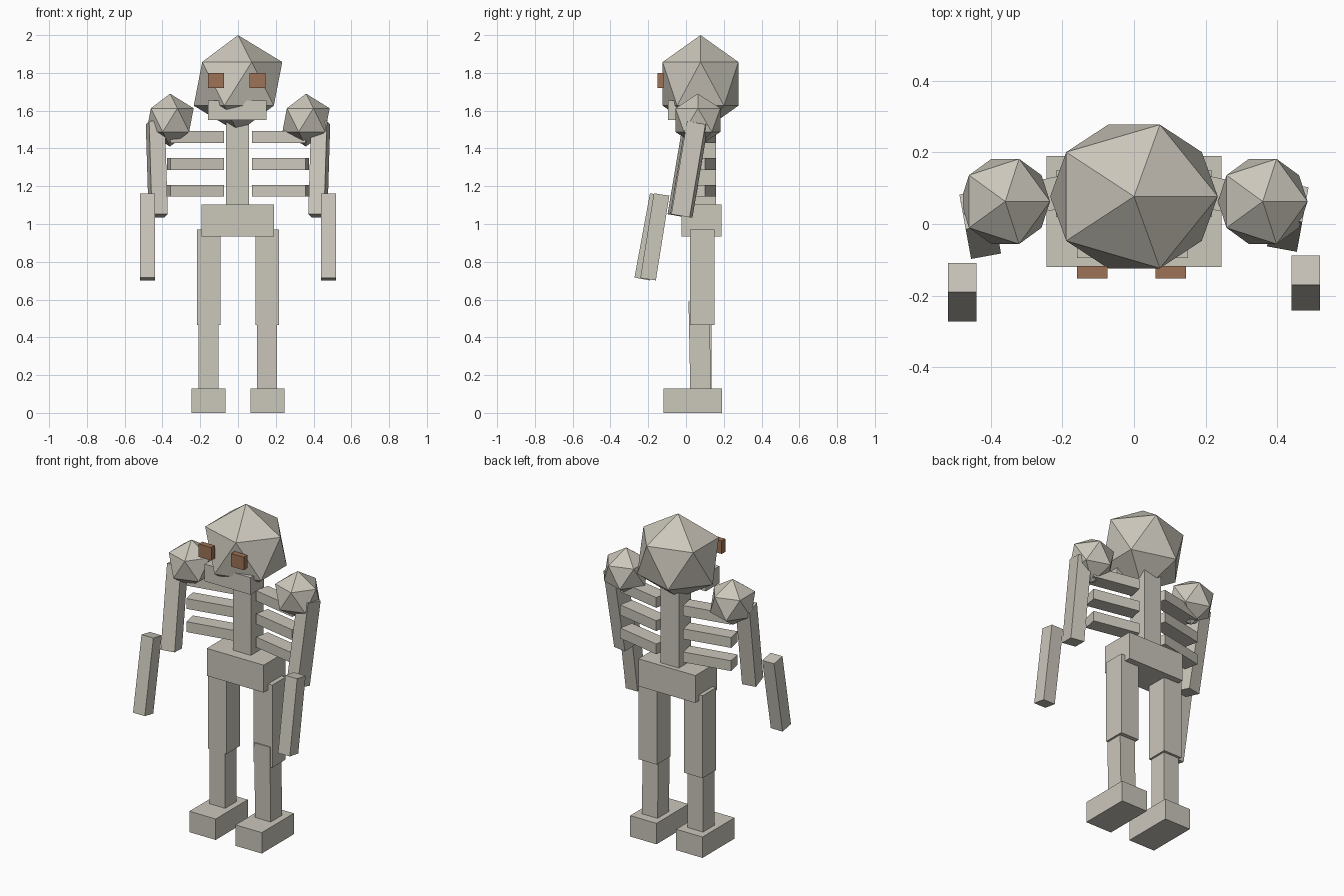
import bpy, bmesh
from mathutils import Matrix, Vector, Euler

cube = bpy.data.objects.get("Cube")
if cube:
    bpy.data.objects.remove(cube, do_unlink=True)


def make_material(name, rgb):
    m = bpy.data.materials.new(name)
    m.use_nodes = True
    m.diffuse_color = (*rgb, 1)
    m.node_tree.nodes["Principled BSDF"].inputs["Base Color"].default_value = (*rgb, 1)
    return m


bone = make_material("pale_bone", (0.60, 0.57, 0.50))
brown = make_material("eye_brown", (0.34, 0.17, 0.095))


def finish(name, bm, center, size, rot, mat):
    """Scale the unit shape, then place it as a flat-shaded object."""
    bmesh.ops.scale(bm, vec=Vector(size), verts=bm.verts)
    mesh = bpy.data.meshes.new(name)
    bm.to_mesh(mesh)
    bm.free()
    mesh.materials.append(mat)
    ob = bpy.data.objects.new(name, mesh)
    ob.matrix_world = Matrix.Translation(center) @ Euler(rot).to_matrix().to_4x4()
    bpy.context.collection.objects.link(ob)


def box(name, center, size, rot=(0, 0, 0), mat=bone):
    bm = bmesh.new()
    bmesh.ops.create_cube(bm, size=1)
    finish(name, bm, center, size, rot, mat)


def ball(name, center, radii):
    bm = bmesh.new()
    bmesh.ops.create_icosphere(bm, subdivisions=1, radius=1)
    finish(name, bm, center, radii, (0, 0, 0), bone)


# Head, jaw and trunk
ball("head", (0, 0.077, 1.742), (0.262, 0.236, 0.258))
box("jaw", (-0.004, -0.03, 1.602), (0.31, 0.13, 0.105))
box("spine", (-0.002, 0.1, 1.32), (0.122, 0.12, 0.54))
box("pelvis", (-0.002, 0.082, 1.018), (0.385, 0.212, 0.168))

for side, s in (("left", 1), ("right", -1)):
    # Eyes
    box(side + "_eye", (s * 0.11 - 0.007, -0.135, 1.76), (0.085, 0.034, 0.08), mat=brown)

    # Ribs, swept forward at their outer ends
    for i in range(3):
        box(f"{side}_rib_{i + 1}", (s * 0.225, 0.085, 1.46 - 0.142 * i),
            (0.29, 0.09, 0.063), (0, 0, -0.2 * s))

    # Arms, hanging slightly forward
    ball(side + "_shoulder", (s * 0.36, 0.063, 1.55), (0.14, 0.14, 0.14))
    box(side + "_upper_arm", (s * 0.43, 0.01 + 0.01 * s, 1.29),
        (0.085, 0.1, 0.5), (-0.17, 0, -0.18 * s))
    box(side + "_forearm", (s * 0.48, -0.178 + 0.013 * s, 0.932),
        (0.08, 0.083, 0.454), (-0.17 + 0.012 * s, 0, 0))

    # Legs
    box(side + "_thigh", (s * 0.155, 0.085, 0.718), (0.126, 0.13, 0.505))
    box(side + "_foot", (s * 0.156, 0.035, 0.064), (0.178, 0.31, 0.128))

# The left shin leans so its top breaks through the front of the thigh
box("left_shin", (0.153, 0.073, 0.355), (0.106, 0.11, 0.47), (0.02, 0, 0))
box("right_shin", (-0.157, 0.08, 0.34), (0.106, 0.11, 0.47))
